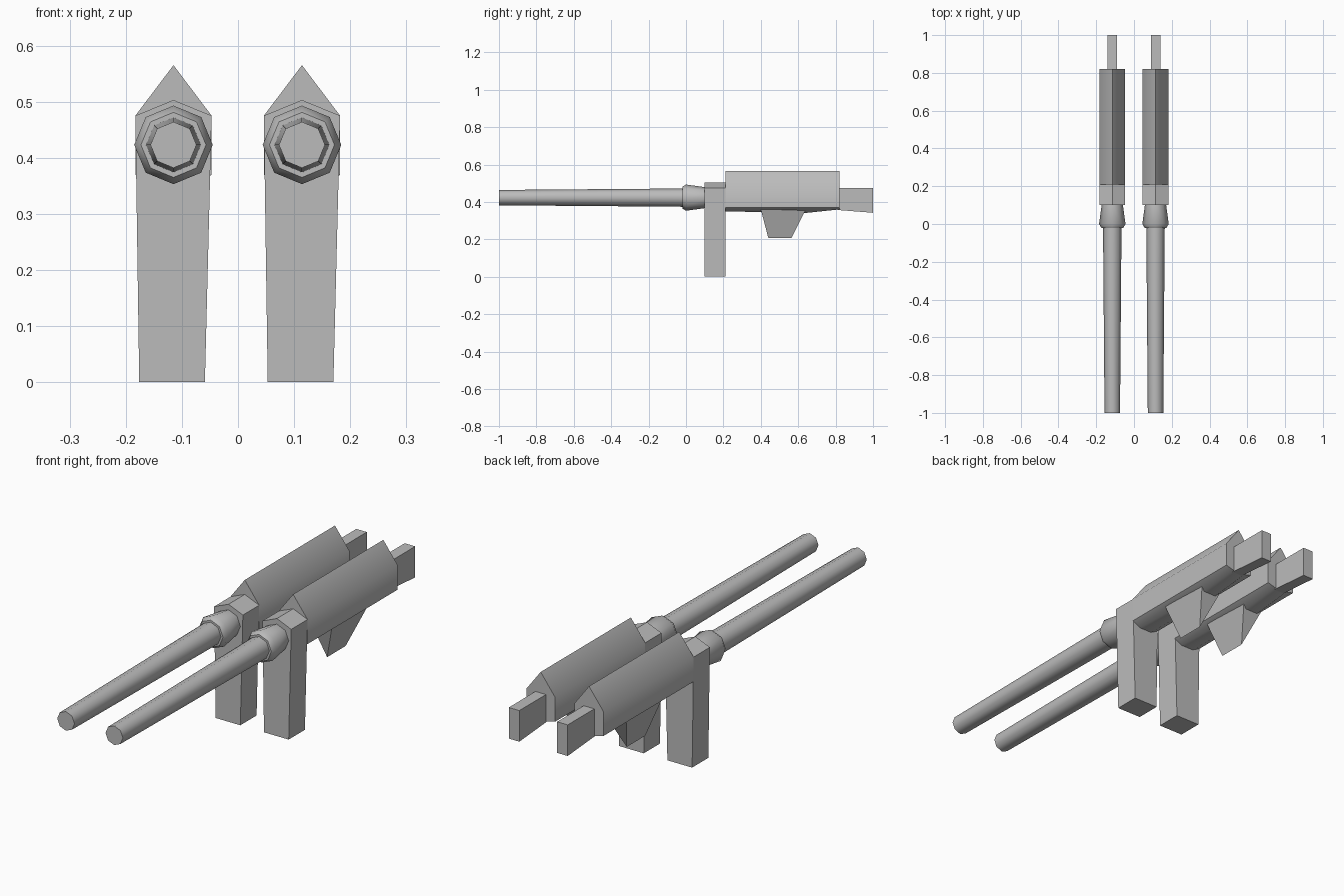
import bpy, bmesh, math

if "Cube" in bpy.data.objects:
    bpy.data.objects.remove(bpy.data.objects["Cube"], do_unlink=True)

grey = bpy.data.materials.new("grey metal")
grey.use_nodes = True
COLOR = (0.5, 0.5, 0.5, 1)
grey.diffuse_color = COLOR
grey.node_tree.nodes["Principled BSDF"].inputs["Base Color"].default_value = COLOR

AXIS_Z = 0.423


def loft(name, rings, smooth=None):
    """Skin a closed solid through rings of equal point count."""
    bm = bmesh.new()
    loops = [[bm.verts.new(p) for p in ring] for ring in rings]
    n = len(loops[0])
    for a, b in zip(loops, loops[1:]):
        for i in range(n):
            bm.faces.new((a[i], a[(i + 1) % n], b[(i + 1) % n], b[i]))
    bm.faces.new(loops[0])
    bm.faces.new(loops[-1])
    bmesh.ops.remove_doubles(bm, verts=bm.verts, dist=1e-5)
    bmesh.ops.recalc_face_normals(bm, faces=bm.faces)
    mesh = bpy.data.meshes.new(name)
    bm.to_mesh(mesh)
    bm.free()
    mesh.materials.append(grey)
    obj = bpy.data.objects.new(name, mesh)
    bpy.context.collection.objects.link(obj)
    if smooth:
        bpy.ops.object.select_all(action='DESELECT')
        obj.select_set(True)
        bpy.context.view_layer.objects.active = obj
        bpy.ops.object.shade_smooth_by_angle(angle=math.radians(smooth))
    return obj


def octagon(cx, y, r):
    return [(cx + r * math.cos(k * math.pi / 4), y, AXIS_Z + r * math.sin(k * math.pi / 4))
            for k in range(8)]


def box_ring(cx, y, w, low, high):
    return [(cx - w, y, low), (cx + w, y, low), (cx + w, y, high), (cx - w, y, high)]


def body_ring(cx, y, low):
    half = [(0.03, low), (0.068, 0.37), (0.068, 0.475)]
    return ([(cx + x, y, z) for x, z in half] + [(cx, y, 0.565)]
            + [(cx - x, y, z) for x, z in reversed(half)])


def post_ring(cx, y):
    outline = [(-0.061, 0), (0.056, 0), (0.068, 0.475), (0, 0.503), (-0.068, 0.475)]
    return [(cx + x, y, z) for x, z in outline]


def build_gun(side, cx):
    # Tapered barrel and its flared collar
    loft(side + "_barrel", [octagon(cx, -1, 0.041), octagon(cx, 0, 0.049)], 50)
    loft(side + "_collar", [octagon(cx, -0.02, 0.058), octagon(cx, 0, 0.07),
                            octagon(cx, 0.11, 0.055)], 50)
    # Support post with a peaked cap
    loft(side + "_post", [post_ring(cx, 0.1), post_ring(cx, 0.21)])
    # Ridged housing with a slightly sagging underside
    loft(side + "_housing", [body_ring(cx, y, low) for y, low in
                             ((0.21, 0.35), (0.63, 0.34), (0.82, 0.36))], 50)
    # Rear block
    loft(side + "_rear_block", [box_ring(cx, 0.81, 0.025, 0.357, 0.475),
                                box_ring(cx, 1, 0.025, 0.342, 0.475)])
    # Wedge-shaped grip narrowing to a ridge
    loft(side + "_grip", [[(cx - 0.05, y, 0.36), (cx + 0.05, y, 0.36), (cx, ridge, 0.208)]
                          for y, ridge in ((0.4, 0.44), (0.64, 0.565))])


build_gun("right", -0.115)
build_gun("left", 0.114)
